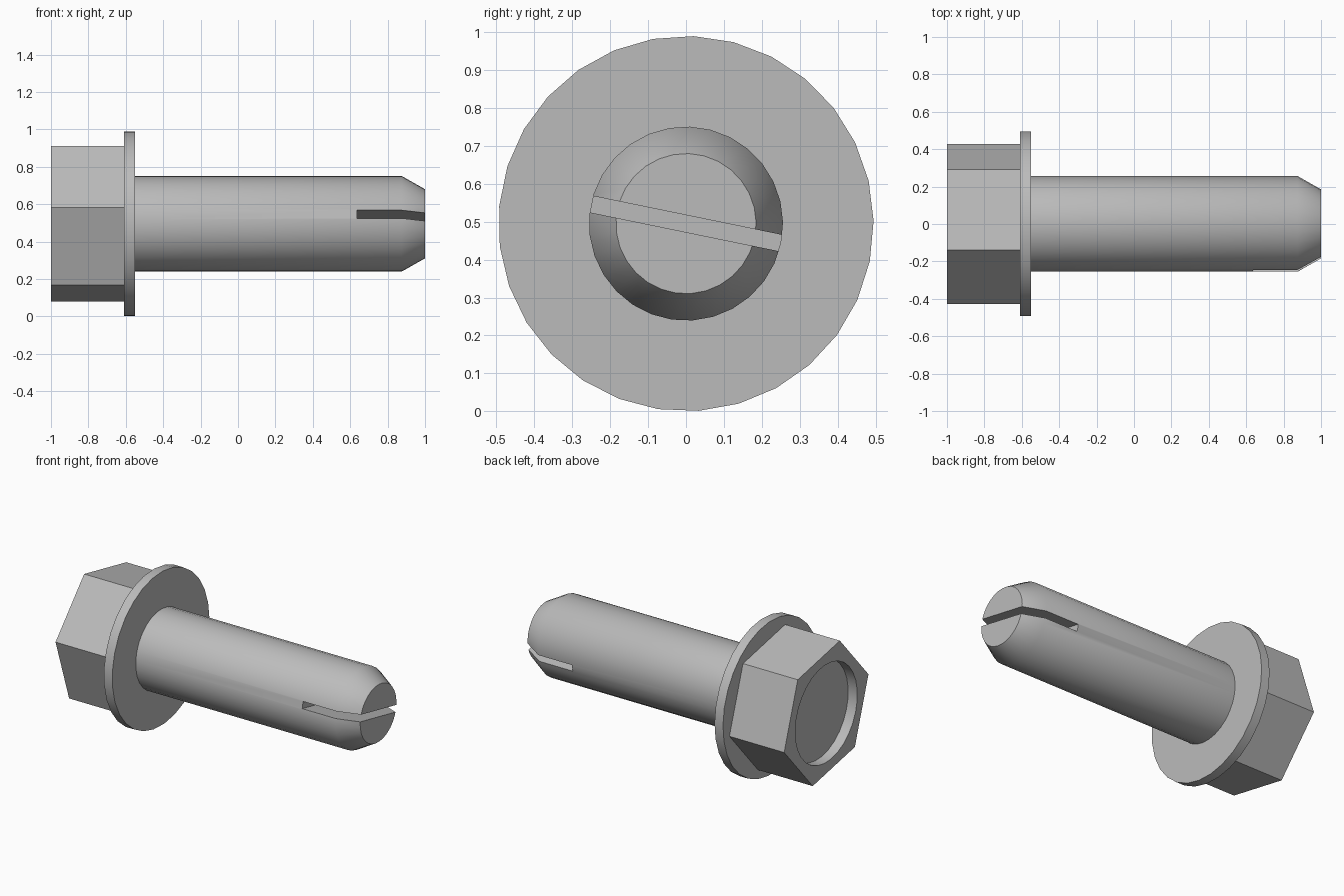
import bpy
import math
from mathutils import Matrix, Vector

if "Cube" in bpy.data.objects:
    bpy.data.objects.remove(bpy.data.objects["Cube"], do_unlink=True)

AXIS_Z = 0.495                  # height of the bolt's axis
ROLL = math.radians(-11.6)      # roll of the whole bolt about its axis
SIDES = 29

steel = bpy.data.materials.new("plain_grey_steel")
steel.use_nodes = True
GREY = (0.5, 0.5, 0.5, 1)
steel.diffuse_color = GREY
steel.node_tree.nodes["Principled BSDF"].inputs["Base Color"].default_value = GREY


def lathe(name, profile, sides):
    """Closed solid turned about the x axis from (x, radius) pairs."""
    verts, faces = [], []
    for x, r in profile:
        for i in range(sides):
            a = ROLL + math.tau * i / sides
            verts.append((x, r * math.cos(a), AXIS_Z + r * math.sin(a)))
    for k in range(len(profile) - 1):
        for i in range(sides):
            j = (i + 1) % sides
            a, b = k * sides, (k + 1) * sides
            faces.append((a + i, a + j, b + j, b + i))
    last = (len(profile) - 1) * sides
    faces.append(tuple(reversed(range(sides))))
    faces.append(tuple(range(last, last + sides)))
    mesh = bpy.data.meshes.new(name)
    mesh.from_pydata(verts, [], faces)
    mesh.materials.append(steel)
    obj = bpy.data.objects.new(name, mesh)
    bpy.context.collection.objects.link(obj)
    return obj


def activate(obj):
    bpy.ops.object.select_all(action='DESELECT')
    obj.select_set(True)
    bpy.context.view_layer.objects.active = obj


def cut(obj, cutter):
    """Subtract the cutter, then throw it away."""
    cutter.hide_render = True
    mod = obj.modifiers.new("cut", 'BOOLEAN')
    mod.operation = 'DIFFERENCE'
    mod.solver = 'EXACT'
    mod.object = cutter
    activate(obj)
    bpy.ops.object.modifier_apply(modifier=mod.name)
    bpy.data.objects.remove(cutter, do_unlink=True)


# Hexagonal head with a shallow round recess
head = lathe("hex_head", [(-1, 0.438), (-0.61, 0.438)], 6)
cut(head, lathe("recess_cutter", [(-1.1, 0.316), (-0.935, 0.316)], SIDES))

# Washer flange
flange = lathe("flange", [(-0.61, 0.495), (-0.55, 0.495)], SIDES)

# Shank with a chamfered, slotted tip
shank = lathe("shank", [(-0.56, 0.256), (0.875, 0.256), (1, 0.185)], SIDES)
bpy.ops.mesh.primitive_cube_add(size=1)
slot = bpy.context.object
slot.name = "slot_cutter"
slot.matrix_world = (Matrix.Translation(Vector((0.835, 0, AXIS_Z)))
                     @ Matrix.Rotation(ROLL, 4, 'X')
                     @ Matrix.Diagonal((0.4, 0.8, 0.044, 1)))
cut(shank, slot)

# Smooth the round walls, keep the rims crisp
for obj in (head, flange, shank):
    activate(obj)
    bpy.ops.object.shade_smooth_by_angle(angle=math.radians(32))
